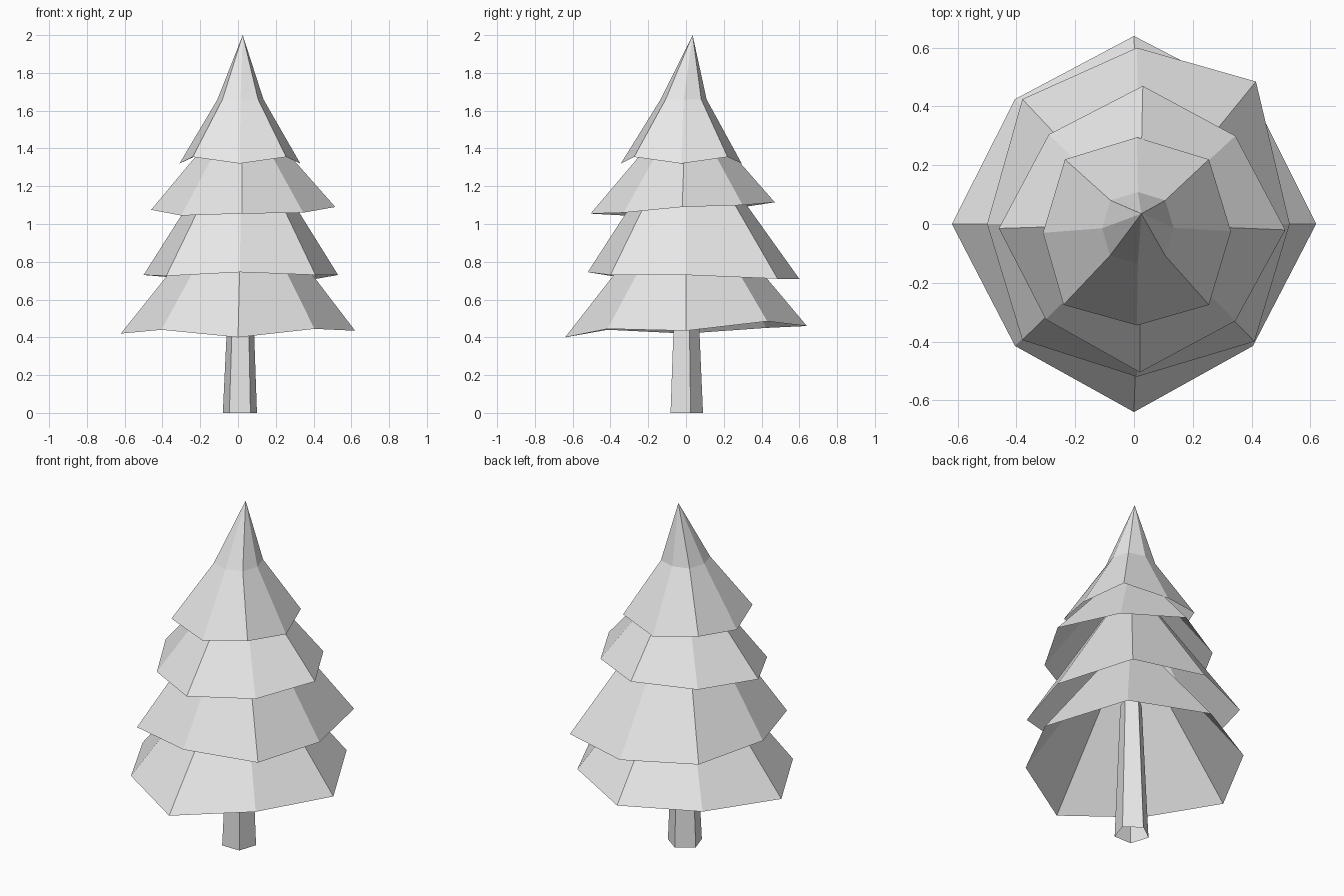
import bpy
import math
from mathutils import Vector

cube = bpy.data.objects.get("Cube")
if cube:
    bpy.data.objects.remove(cube, do_unlink=True)

# One plain colour for the whole tree
grey = bpy.data.materials.new("light_grey")
grey.use_nodes = True
grey.diffuse_color = (0.8, 0.8, 0.8, 1)
grey.node_tree.nodes["Principled BSDF"].inputs["Base Color"].default_value = grey.diffuse_color


def shell(name, rings, tip=None):
    """Open flat-shaded skin through matching rings, optionally closed to a tip."""
    sides = len(rings[0])
    verts = [point for ring in rings for point in ring]
    faces = []
    for level in range(len(rings) - 1):
        low, high = level * sides, (level + 1) * sides
        for i in range(sides):
            j = (i + 1) % sides
            faces.append((low + i, low + j, high + j, high + i))
    if tip:
        last = len(verts) - sides
        verts.append(tip)
        for i in range(sides):
            faces.append((last + i, last + (i + 1) % sides, len(verts) - 1))
    mesh = bpy.data.meshes.new(name)
    mesh.from_pydata(verts, [], faces)
    mesh.materials.append(grey)
    obj = bpy.data.objects.new(name, mesh)
    bpy.context.collection.objects.link(obj)
    return obj


def rim(outline, heights):
    """Eight-sided uneven ring, counter-clockwise from the left side."""
    return [Vector((x, y, z)) for (x, y), z in zip(outline, heights)]


def skirt(name, outline, heights, peak_height):
    """Open branch tier leaning in towards a peak hidden by the tier above."""
    edge = rim(outline, heights)
    peak = Vector((0.02, 0, peak_height))
    neck = [point.lerp(peak, 0.8) for point in edge]
    return shell(name, [edge, neck])


def pentagon(x, y, z, radius):
    angles = [math.radians(90) + math.tau * i / 5 for i in range(5)]
    return [Vector((x + radius * math.cos(a), y + radius * math.sin(a), z)) for a in angles]


# Tapered five-sided trunk, open at both ends
shell("trunk", [pentagon(0.01, -0.005, 0, 0.095), pentagon(0.015, -0.005, 0.8, 0.06)])

# Three uneven branch tiers
skirt("bottom_branches",
      [(.62, 0), (.405, .43), (0, .64), (-.405, .425),
       (-.62, 0), (-.405, -.415), (0, -.64), (.405, -.415)],
      [.435, .485, .46, .45, .42, .44, .4, .445], 1.22)
skirt("lower_branches",
      [(.53, 0), (.415, .485), (.01, .6), (-.38, .425),
       (-.5, 0), (-.38, -.395), (.01, -.52), (.41, -.4)],
      [.73, .71, .71, .72, .73, .725, .745, .73], 1.55)
skirt("upper_branches",
      [(.515, -.02), (.345, .3), (.03, .47), (-.29, .305),
       (-.46, -.015), (-.3, -.325), (.02, -.505), (.345, -.33)],
      [1.09, 1.1, 1.115, 1.09, 1.075, 1.045, 1.055, 1.06], 1.65)

# Crown tier, bending into a steeper, slightly off-centre tip
crown_edge = rim([(.33, -.025), (.255, .22), (.01, .295), (-.235, .22),
                  (-.31, -.03), (-.24, -.275), (.01, -.345), (.255, -.275)],
                 [1.32, 1.355] * 4)
bend_centre = Vector((0.015, -0.005, 1.66))
crown_bend = []
for point in crown_edge:
    inner = bend_centre.lerp(point, 0.38)
    inner.z = bend_centre.z
    crown_bend.append(inner)
shell("crown", [crown_edge, crown_bend], Vector((0.025, 0.035, 2)))
